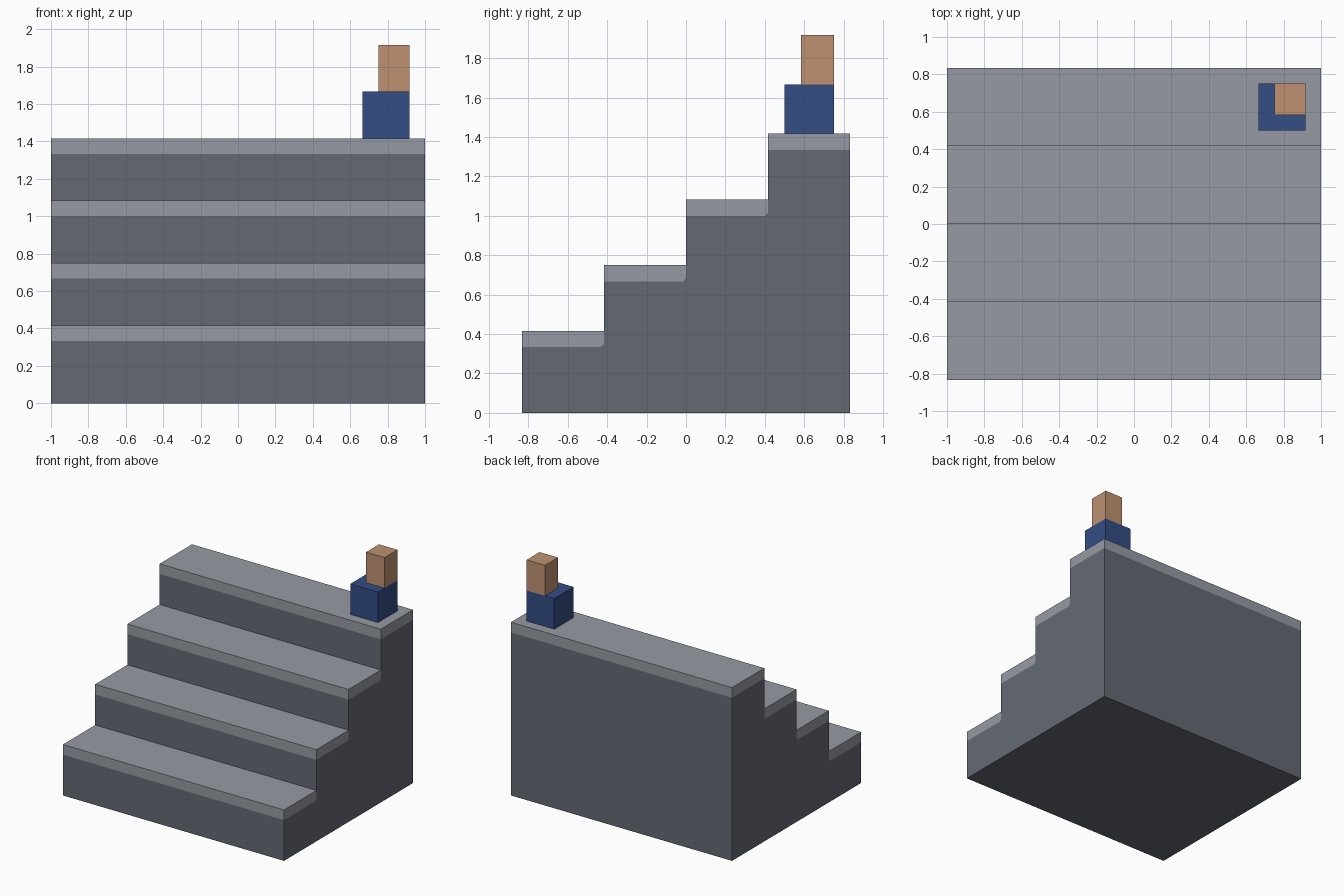
import bpy
import bmesh

cube = bpy.data.objects.get("Cube")
if cube:
    bpy.data.objects.remove(cube, do_unlink=True)

U = 1 / 12          # one module of the design
STEPS = 4
TREAD, RISE = 5 * U, 4 * U
FRONT = -10 * U
CHAMFER = 0.017     # small cut where a tread meets the next riser


def material(name, rgb):
    mat = bpy.data.materials.new(name)
    mat.use_nodes = True
    mat.diffuse_color = (*rgb, 1)
    mat.node_tree.nodes["Principled BSDF"].inputs["Base Color"].default_value = (*rgb, 1)
    return mat


def extrude_profile(name, profile, x0, x1, mat):
    """Solid made from a (y, z) outline swept from x0 to x1."""
    bm = bmesh.new()
    face = bm.faces.new([bm.verts.new((x0, y, z)) for y, z in profile])
    swept = bmesh.ops.extrude_face_region(bm, geom=[face])["geom"]
    verts = [v for v in swept if isinstance(v, bmesh.types.BMVert)]
    bmesh.ops.translate(bm, verts=verts, vec=(x1 - x0, 0, 0))
    bmesh.ops.recalc_face_normals(bm, faces=bm.faces)
    mesh = bpy.data.meshes.new(name)
    bm.to_mesh(mesh)
    bm.free()
    mesh.materials.append(mat)
    obj = bpy.data.objects.new(name, mesh)
    bpy.context.collection.objects.link(obj)
    return obj


def box(name, x, y, z, mat):
    outline = [(y[0], z[0]), (y[1], z[0]), (y[1], z[1]), (y[0], z[1])]
    return extrude_profile(name, outline, x[0], x[1], mat)


dark_stone = material("dark stone", (0.130, 0.141, 0.174))
light_stone = material("light stone", (0.305, 0.323, 0.366))
blue = material("blue", (0.034, 0.074, 0.235))
tan = material("tan", (0.521, 0.283, 0.171))

# Stepped body and the tread slab resting on each step
body = [(-FRONT, 0), (FRONT, 0)]
for i in range(STEPS):
    y0, z0 = FRONT + i * TREAD, (i + 1) * RISE
    y1, z1 = y0 + TREAD, z0 + U
    if i < STEPS - 1:
        back = [(y1 - CHAMFER, z0), (y1, z0 + CHAMFER)]
    else:
        back = [(y1, z0)]
    body += [(y0, z0)] + back
    extrude_profile(f"tread_{i + 1}", [(y0, z0)] + back + [(y1, z1), (y0, z1)],
                    -1, 1, light_stone)
extrude_profile("stair_body", body, -1, 1, dark_stone)

# Two stacked blocks on the top step, sharing their back left corner
top = STEPS * RISE + U
right_edge, back_edge = 11 * U, 9 * U
box("lower_block", (right_edge - 3 * U, right_edge), (back_edge - 3 * U, back_edge),
    (top, top + 3 * U), blue)
box("upper_block", (right_edge - 2 * U, right_edge), (back_edge - 2 * U, back_edge),
    (top + 3 * U, top + 6 * U), tan)
